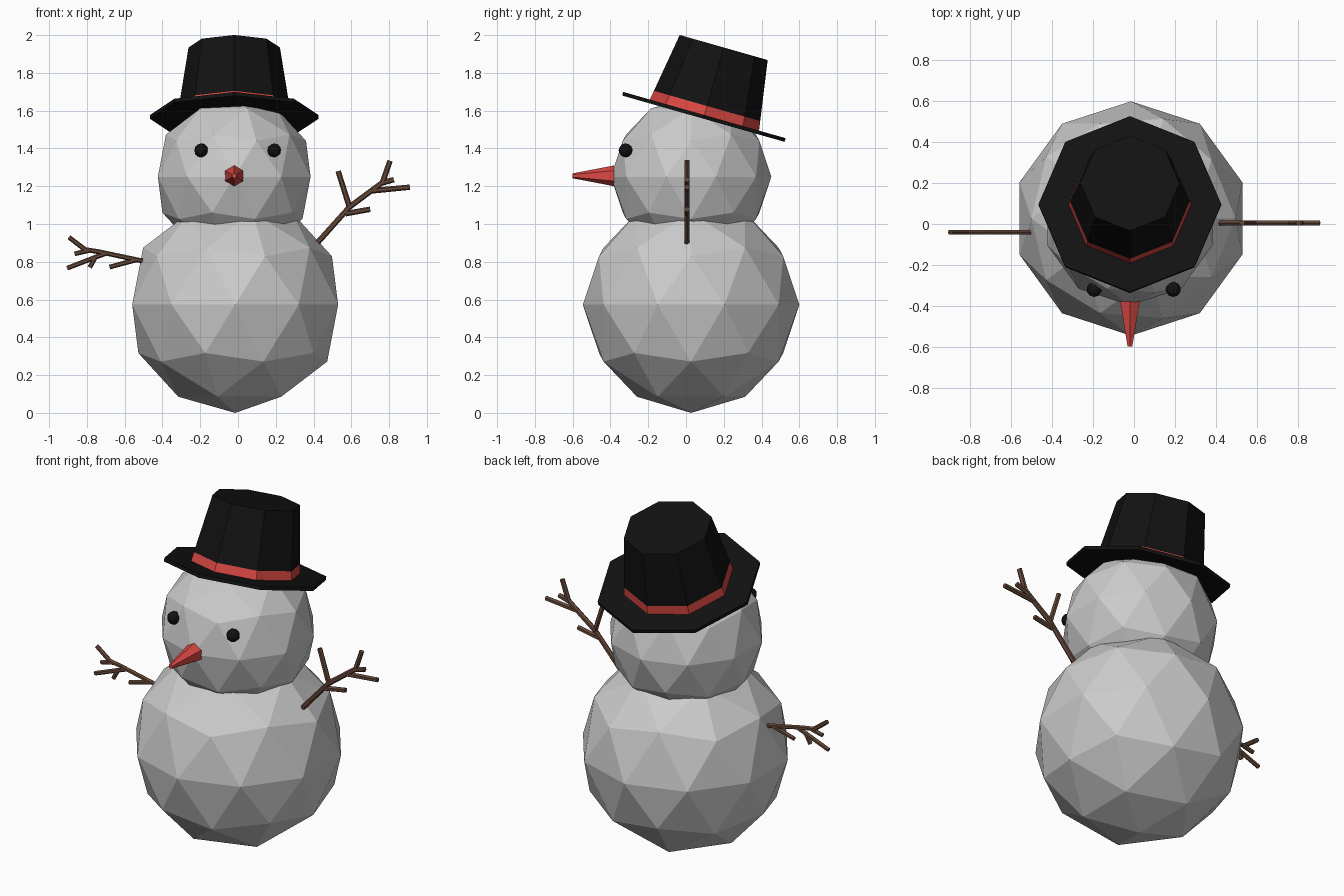
import bpy
from math import radians
from mathutils import Vector, Matrix

if "Cube" in bpy.data.objects:
    bpy.data.objects.remove(bpy.data.objects["Cube"])


def material(name, rgb):
    m = bpy.data.materials.new(name)
    m.diffuse_color = (*rgb, 1)
    m.use_nodes = True
    m.node_tree.nodes["Principled BSDF"].inputs["Base Color"].default_value = m.diffuse_color
    return m


BLACK = material("black_felt", (0.006, 0.006, 0.006))
RED = material("red", (0.7, 0.065, 0.055))
BROWN = material("bark", (0.13, 0.065, 0.04))


def finish(name, mat):
    ob = bpy.context.object
    ob.name = name
    if mat:
        ob.data.materials.append(mat)
    return ob


def ball(name, loc, r, mat=None):
    bpy.ops.mesh.primitive_ico_sphere_add(subdivisions=2, radius=r, location=loc)
    return finish(name, mat)


def frustum(name, sides, r1, r2, depth, mat, frame):
    """Tapered prism whose base centre sits at the origin of frame."""
    bpy.ops.mesh.primitive_cone_add(vertices=sides, radius1=r1, radius2=r2, depth=depth)
    ob = finish(name, mat)
    ob.data.transform(Matrix.Translation((0, 0, depth / 2)))
    ob.matrix_world = frame
    return ob


# Snowballs
ball("body", (-0.015, 0.027, 0.573), 0.573)
ball("head", (-0.02, 0.027, 1.25), 0.425)

# Eyes and nose
for side, x in (("left", -0.195), ("right", 0.192)):
    ball("eye_" + side, (x, -0.32, 1.39), 0.037, BLACK)
frustum("nose", 6, 0.055, 0.013, 0.22, RED,
        Matrix.Translation((-0.02, -0.38, 1.255)) @ Matrix.Rotation(radians(90), 4, 'X'))

# Tilted hat: brim, band and crown share one frame
hat = Matrix.Translation((-0.02, 0.095, 1.567)) @ Matrix.Rotation(radians(-15.9), 4, 'X')
BASE, TOP, HEIGHT, BAND = 0.302, 0.242, 0.382, 0.06
mid = BASE + (TOP - BASE) * BAND / HEIGHT
frustum("hat_brim", 8, 0.447, 0.447, 0.02, BLACK, hat @ Matrix.Translation((0, 0, -0.01)))
frustum("hat_band", 8, BASE, mid, BAND, RED, hat)
frustum("hat_crown", 8, mid, TOP, HEIGHT - BAND, BLACK, hat @ Matrix.Translation((0, 0, BAND)))


# Twig arms: each twig is a path of (x, z) points
def arm(name, y, r, twigs):
    parts = []
    for path in twigs:
        for (xa, za), (xb, zb) in zip(path, path[1:]):
            a, b = Vector((xa, y, za)), Vector((xb, y, zb))
            rot = (b - a).to_track_quat('Z', 'Y').to_matrix().to_4x4()
            parts.append(frustum(name, 6, r, r * 0.95, (b - a).length, BROWN,
                                 Matrix.Translation(a) @ rot))
    bpy.ops.object.select_all(action='DESELECT')
    for p in parts:
        p.select_set(True)
    bpy.context.view_layer.objects.active = parts[0]
    bpy.ops.object.join()
    parts[0].name = name


arm("arm_right", 0.005, 0.015, [
    [(0.42, 0.90), (0.59, 1.09), (0.765, 1.22), (0.805, 1.335)],
    [(0.59, 1.09), (0.53, 1.28)],
    [(0.57, 1.055), (0.70, 1.078)],
    [(0.70, 1.175), (0.91, 1.195)],
    [(0.755, 1.215), (0.825, 1.235)],
])
arm("arm_left", -0.04, 0.013, [
    [(-0.50, 0.803), (-0.73, 0.852), (-0.81, 0.865), (-0.895, 0.93)],
    [(-0.70, 0.845), (-0.905, 0.766)],
    [(-0.755, 0.825), (-0.785, 0.77)],
    [(-0.54, 0.81), (-0.68, 0.772)],
    [(-0.79, 0.86), (-0.865, 0.842)],
])
